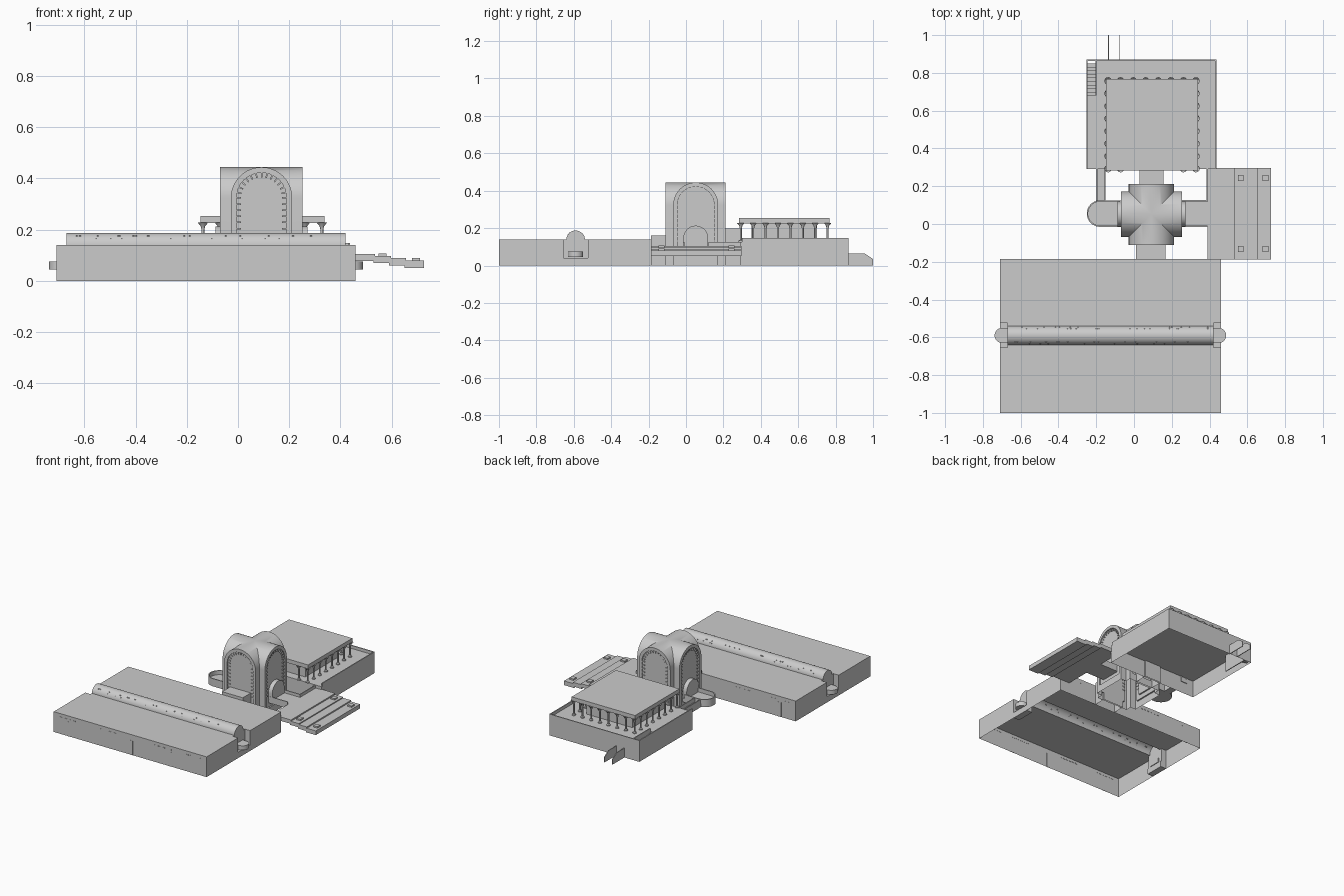
import bpy, bmesh, math, random
from mathutils import Vector

if "Cube" in bpy.data.objects:
    bpy.data.objects.remove(bpy.data.objects["Cube"])

random.seed(4)
MAP = {'x': lambda u, v, t: (t, u, v), 'y': lambda u, v, t: (u, t, v), 'z': lambda u, v, t: (u, v, t)}


def finish(name, bm, smooth=False):
    bmesh.ops.recalc_face_normals(bm, faces=bm.faces)
    me = bpy.data.meshes.new(name)
    bm.to_mesh(me)
    bm.free()
    ob = bpy.data.objects.new(name, me)
    bpy.context.collection.objects.link(ob)
    if smooth:
        bpy.ops.object.select_all(action='DESELECT')
        ob.select_set(True)
        bpy.context.view_layer.objects.active = ob
        bpy.ops.object.shade_smooth_by_angle(angle=math.radians(35))
    return ob


def add_prism(bm, pts, axis, a, b, caps=(True, True), closed=True):
    f = MAP[axis]
    r0 = [bm.verts.new(f(u, v, a)) for u, v in pts]
    r1 = [bm.verts.new(f(u, v, b)) for u, v in pts]
    n = len(pts)
    for i in range(n if closed else n - 1):
        j = (i + 1) % n
        bm.faces.new((r0[i], r0[j], r1[j], r1[i]))
    if caps[0]:
        bm.faces.new(r0)
    if caps[1]:
        bm.faces.new(r1)


def prism(name, pts, axis, a, b, caps=(True, True), closed=True, smooth=False):
    bm = bmesh.new()
    add_prism(bm, pts, axis, a, b, caps, closed)
    return finish(name, bm, smooth)


def rect(x0, x1, y0, y1):
    return [(x0, y0), (x1, y0), (x1, y1), (x0, y1)]


def boxes(name, items):
    bm = bmesh.new()
    for x0, x1, y0, y1, z0, z1 in items:
        add_prism(bm, rect(x0, x1, y0, y1), 'z', z0, z1)
    return finish(name, bm)


def arch(c, r, z0, zc, n=32):
    top = [(c + r * math.cos(math.pi * i / n), zc + r * math.sin(math.pi * i / n)) for i in range(n + 1)]
    return [(c + r, z0)] + top + [(c - r, z0)]


def boolean(ob, other, op):
    m = ob.modifiers.new(op, 'BOOLEAN')
    m.object, m.operation, m.solver = other, op, 'EXACT'
    bpy.context.view_layer.objects.active = ob
    bpy.ops.object.modifier_apply(modifier=m.name)
    bpy.data.objects.remove(other)


# Long front hall: open-bottomed walls with end notches and two roofs
half = [(-.71, -1), (.46, -1), (.46, -.655), (.42, -.655)]
outline = half + [(.42, -.525), (.46, -.525), (.46, -.185), (-.71, -.185), (-.71, -.525),
                  (-.67, -.525), (-.67, -.655), (-.71, -.655)]
prism("hall_walls", outline, 'z', 0, .14, (False, False))
roof = half + [(.42, -.64), (-.67, -.64), (-.67, -.655), (-.71, -.655)]
prism("hall_front_roof", roof, 'z', .134, .14)
back = [(-.71, -.185), (.46, -.185), (.46, -.525), (.42, -.525), (.42, -.54), (-.67, -.54),
        (-.67, -.525), (-.71, -.525)]
prism("hall_back_roof", back, 'z', .134, .14)

# Barrel vault over the hall with end balconies
prism("hall_vault", arch(-.59, .05, .134, .137), 'x', -.67, .42, closed=False, smooth=True)
for side, s in (("right", 1), ("left", -1)):
    X = lambda d: -.125 + s * d
    x0, x1 = sorted((X(.54), X(.585)))
    boxes(side + "_notch_base", [(x0, x1, -.655, -.525, 0, .04)])
    bow = [(X(.54), -.55), (X(.54), -.63)] + [
        (X(.573 + .04 * math.cos(a)), -.59 + .04 * math.sin(a))
        for a in [math.pi * (i / 16 - .5) for i in range(17)]]
    prism(side + "_balcony", bow, 'z', .045, .075, smooth=True)

# Small skylights scattered on the vault
bm = bmesh.new()
for i in range(56):
    x, a = random.uniform(-.64, .39), random.choice((.5, .8, 2.3, 2.6))
    y, z = -.59 + .05 * math.cos(a), .137 + .05 * math.sin(a)
    add_prism(bm, rect(x, x + .006, y - .002, y + .002), 'z', z - .002, z + .002)
finish("vault_skylights", bm)

# Doors and slit windows on both long hall faces
bits = []
for y in (-1, -.185):
    ya, yb = (y, y + .002) if y < -.5 else (y - .002, y)
    bits += [(x, x + .025, ya - .0, yb, 0, .1) for x in (-.6, -.13, .17)]
    for start in (-.66, -.36, .05, .28):
        bits += [(start + i * .025, start + i * .025 + .015, ya, yb, .112, .118) for i in range(6)]
boxes("hall_doors_and_slits", [(a, b, c - (.001 if c < -.5 else 0), d + (.001 if c > -.5 else 0), e, f)
                               for a, b, c, d, e, f in bits])

# Central tower: two crossing arched vaults, recessed arched faces, open below
CX, CY, R, ZC = .092, .052, .12, .324
tower = prism("tower", arch(CX, R, 0, ZC), 'y', -.11, .212)
boolean(tower, prism("cross", arch(CY, R, 0, ZC), 'x', -.07, .253), 'UNION')
for axis, c, a, b in (('y', CX, -.12, -.1), ('y', CX, .202, .23), ('x', CY, -.09, -.06), ('x', CY, .243, .27)):
    boolean(tower, prism("recess", arch(c, .098, .05, ZC), axis, a, b), 'DIFFERENCE')
bm = bmesh.new()
bm.from_mesh(tower.data)
bmesh.ops.delete(bm, geom=[f for f in bm.faces if f.calc_center_median().z < .001], context='FACES')
bpy.data.objects.remove(tower)
finish("tower_vaults", bm, True)

# Glazing bars following each recessed arch
bm = bmesh.new()
for axis, c, a, b in (('y', CX, -.106, -.098), ('y', CX, .2, .208), ('x', CY, -.066, -.058), ('x', CY, .241, .249)):
    spots = [((math.cos(t), math.sin(t)), (c, ZC)) for t in [math.pi * i / 14 for i in range(15)]]
    spots += [((s, 0), (c, ZC - .024 * k)) for s in (-1, 1) for k in range(1, 9)]
    for (dx, dz), (ox, oz) in spots:
        pts = [(ox + dx * r - dz * w, oz + dz * r + dx * w)
               for r, w in ((.08, -.003), (.099, -.003), (.099, .003), (.08, .003))]
        add_prism(bm, pts, axis, a, b)
finish("tower_window_bars", bm)

# Small arched porches and the links to front and back
for side, a, b in (("left", -.088, -.05), ("right", .235, .272)):
    prism(side + "_porch", arch(CY, .066, .08, .147), 'x', a, b, smooth=True)
for name, x0, x1, y0, y1, z in (("front_link", .01, .168, -.187, -.1, .16), ("back_link", .028, .155, .2, .3, .197)):
    prism(name, rect(x0, x1, y0, y1), 'z', 0, z, (False, True))

# Rounded left balcony, its walkway, and the right bridge
arc = [(-.18 + .07 * math.cos(a), .055 + .07 * math.sin(a))
       for a in [math.pi * (.5 + i / 24) for i in range(25)]]
deck = [(-.06, .125)] + arc + [(-.06, -.015)]
prism("left_balcony_floor", deck, 'z', .08, .105, smooth=True)
inner = [(-.18 + (u + .18) * .9, .055 + (v - .055) * .9) for u, v in arc]
outer = [(-.075, .125)] + arc + [(-.075, -.015)]
prism("left_balcony_parapet", outer + [(-.075, -.008)] + inner[::-1] + [(-.075, .118)], 'z', .105, .133, smooth=True)
boxes("left_walkway", [(-.2, -.15, .12, .295, .08, .105), (-.2, -.194, .125, .295, .105, .133),
                       (-.156, -.15, .125, .295, .105, .133)])
boxes("right_bridge", [(.24, .4, -.015, .12, .08, .105), (.25, .39, -.015, -.009, .105, .125),
                       (.25, .39, .12, .126, .08, .125), (.385, .391, .12, .3, .08, .125)])

# Stepped terrace of thin slabs with planters
boxes("stepped_terrace", [(.388, .536, -.187, .297, .078, .105), (.53, .597, -.187, .297, .07, .096),
                          (.59, .657, -.187, .297, .06, .089), (.65, .726, -.187, .297, .051, .08)])
boxes("terrace_planters", [(x, x + .031, y - .016, y + .016, z, z + .012)
                           for x, z in ((.55, .094), (.68, .078)) for y in (.243, -.132)])

# Rear podium: open-bottomed walls, floor with stairwell, parapets
prism("podium_walls", rect(-.252, .437, .29, .87), 'z', 0, .125, (False, False))
floor = [(-.252, .29), (.437, .29), (.437, .87), (-.2, .87), (-.2, .68), (-.252, .68)]
prism("podium_floor", floor, 'z', .118, .126)
boxes("podium_parapets", [(-.252, -.245, .29, .87, .125, .147), (.43, .437, .3, .87, .125, .147),
                          (-.252, .437, .863, .87, .125, .147), (-.204, -.198, .68, .87, 0, .147)])
boxes("stairwell_steps", [(-.245, -.205, .68 + i * .019, .699 + i * .019, .105 - i * .012, .117 - i * .012)
                          for i in range(9)])

# Rear stair cheek walls
for name, x in (("left_stair_wall", -.138), ("right_stair_wall", -.078)):
    prism(name, [(.865, 0), (1, 0), (1, .035), (.955, .065), (.865, .065)], 'x', x, x + .005)

# Pavilion: core, flat roof and flared columns
boxes("pavilion_core", [(-.08, .27, .35, .7, .125, .226)])
boxes("pavilion_roof", [(-.147, .338, .283, .767, .226, .253)])
xs = [-.137 + i * .0664 for i in range(8)]
ys = [.293 + i * .0663 for i in range(8)]
spots = {(round(x, 4), round(y, 4)) for x in xs for y in ys
         if x in (xs[0], xs[-1]) or y == ys[-1]}
spots |= {(round(xs[i], 4), round(ys[0], 4)) for i in (1, 6)}
profile = [(.012, .125), (.012, .133), (.0055, .137), (.0055, .2), (.009, .214), (.02, .227)]
bm = bmesh.new()
for x, y in sorted(spots):
    rings = [[bm.verts.new((x + r * math.cos(math.tau * k / 12), y + r * math.sin(math.tau * k / 12), z))
              for k in range(12)] for r, z in profile]
    for lo, hi in zip(rings, rings[1:]):
        for k in range(12):
            bm.faces.new((lo[k], lo[(k + 1) % 12], hi[(k + 1) % 12], hi[k]))
finish("pavilion_columns", bm, True)
